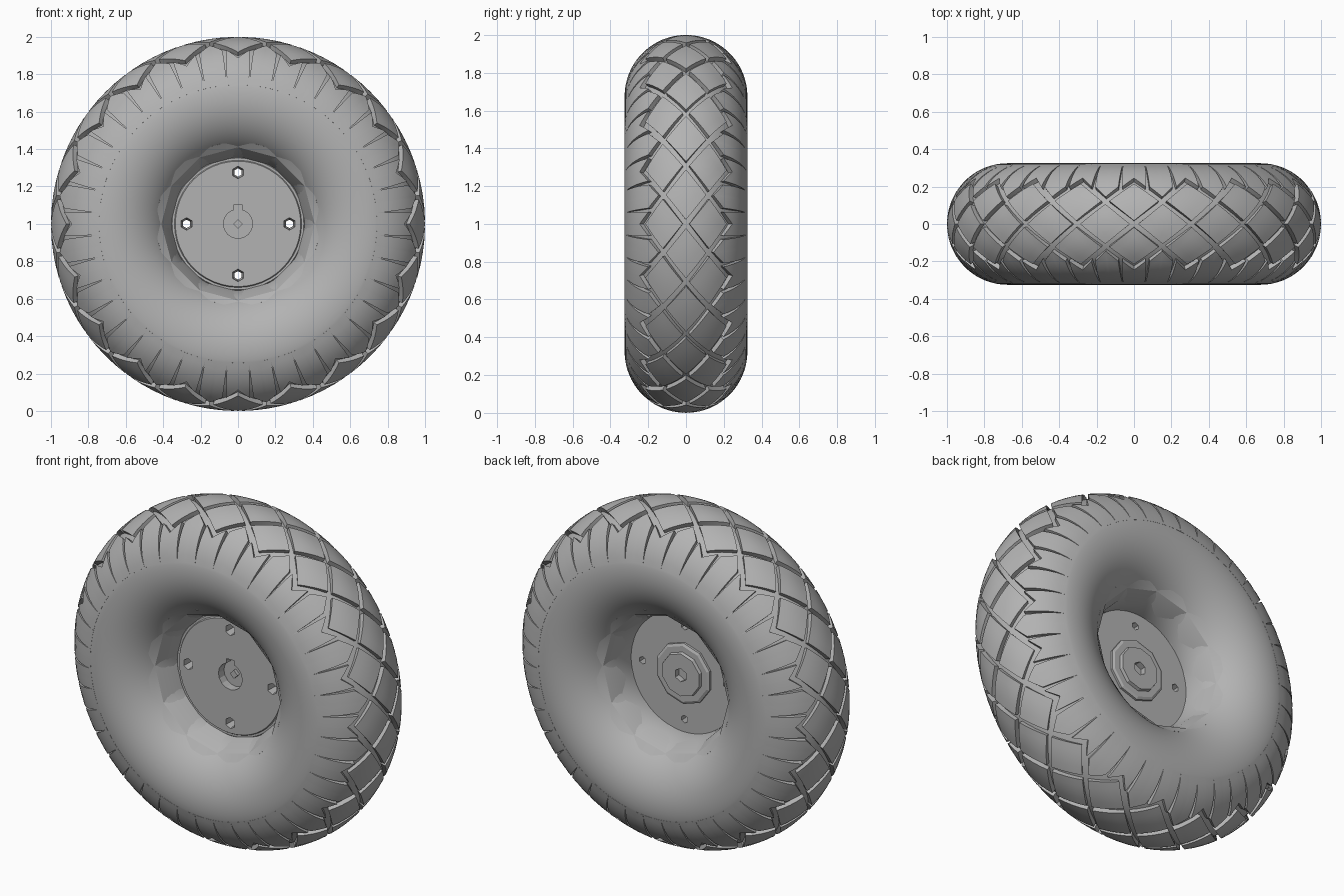
import bpy, bmesh
from math import sin, cos, pi, radians

if "Cube" in bpy.data.objects:
    bpy.data.objects.remove(bpy.data.objects["Cube"])

MAJOR, MINOR = 0.675, 0.325      # tyre ring and tube radii
BLOCKS = 20                      # tread blocks around
STEP = 2 * pi / BLOCKS
HALF = 0.39                      # half height of a tread diamond, as tube angle

grey = bpy.data.materials.new("matte_grey")
grey.use_nodes = True
grey.diffuse_color = (0.45, 0.45, 0.45, 1)
grey.node_tree.nodes["Principled BSDF"].inputs["Base Color"].default_value = (0.45, 0.45, 0.45, 1)


def finish(name, bm, smooth=None):
    bmesh.ops.recalc_face_normals(bm, faces=bm.faces)
    mesh = bpy.data.meshes.new(name)
    bm.to_mesh(mesh)
    bm.free()
    mesh.materials.append(grey)
    obj = bpy.data.objects.new(name, mesh)
    bpy.context.collection.objects.link(obj)
    if smooth:
        bpy.ops.object.select_all(action='DESELECT')
        bpy.context.view_layer.objects.active = obj
        obj.select_set(True)
        bpy.ops.object.shade_smooth_by_angle(angle=radians(smooth))
    return obj


def wheel_point(r, y, a):
    return (r * sin(a), y, 1 + r * cos(a))


def tube_point(a, phi, r):
    return wheel_point(MAJOR + r * cos(phi), r * sin(phi), a)


def lathe(name, profile, n, loop=False, smooth=None):
    """Spin (radius, y) points about the axle; open profiles get end caps if solid."""
    bm = bmesh.new()
    rings = [[bm.verts.new(wheel_point(r, y, 2 * pi * i / n)) for i in range(n)] for r, y in profile]
    pairs = list(zip(rings, rings[1:])) + ([(rings[-1], rings[0])] if loop else [])
    for a, b in pairs:
        for i in range(n):
            j = (i + 1) % n
            bm.faces.new((a[i], a[j], b[j], b[i]))
    if not loop:
        bm.faces.new(rings[0])
        bm.faces.new(rings[-1])
    return finish(name, bm, smooth)


def block(bm, corners, n=4):
    """Raised tread block over four (angle, tube angle) corners."""
    (a0, p0), (a1, p1), (a2, p2), (a3, p3) = corners
    top, low = [], []
    for i in range(n + 1):
        for j in range(n + 1):
            u, v = i / n, j / n
            w = ((1 - u) * (1 - v), u * (1 - v), u * v, (1 - u) * v)
            a = w[0] * a0 + w[1] * a1 + w[2] * a2 + w[3] * a3
            p = w[0] * p0 + w[1] * p1 + w[2] * p2 + w[3] * p3
            top.append(bm.verts.new(tube_point(a, p, MINOR)))
            low.append(bm.verts.new(tube_point(a, p, MINOR - 0.04)))
    m = n + 1
    for i in range(n):
        for j in range(n):
            q = (i * m + j, (i + 1) * m + j, (i + 1) * m + j + 1, i * m + j + 1)
            bm.faces.new([top[k] for k in q])
    rim = ([i * m for i in range(n)] + [n * m + j for j in range(n)]
           + [i * m + n for i in range(n, 0, -1)] + [j for j in range(n, 0, -1)])
    for k, l in zip(rim, rim[1:] + rim[:1]):
        bm.faces.new((top[k], top[l], low[l], low[k]))


# Tyre carcass: a tube that is sunk under the tread
def carcass_radius(phi):
    t = min(max((abs(phi) - 0.95) / 0.4, 0), 1)
    return MINOR - 0.027 * (1 - t * t * (3 - 2 * t))


section = []
for k in range(72):
    phi = -pi + 2 * pi * k / 72
    r = carcass_radius(phi)
    section.append((MAJOR + r * cos(phi), r * sin(phi)))
lathe("tyre_carcass", section, 120, loop=True, smooth=40)

# Diamond tread blocks: one centre row and a staggered row on each side
bm = bmesh.new()
da, dp = STEP / 2 * 0.86, HALF * 0.86
for k in range(BLOCKS):
    for shift, phi in ((0.5, 0), (0, HALF), (0, -HALF)):
        a = (k + shift) * STEP
        block(bm, ((a - da, phi), (a, phi - dp), (a + da, phi), (a, phi + dp)))
finish("tread_blocks", bm, 35)

# Shoulder lugs: follow the zigzag edge and fade into the sidewall
bm = bmesh.new()
END = 1.36
for side in (-1, 1):
    for k in range(2 * BLOCKS):
        a = k * STEP / 2
        nose = HALF * (2 if k % 2 == 0 else 1) + 0.075
        edge = HALF * 1.5 + 0.075
        for d in (-1, 1):
            slit = a + d * (STEP / 4 - 0.011)
            far = a + d * STEP / 4
            block(bm, ((a, side * nose), (slit, side * edge), (far, side * END), (a, side * END)), 6)
bmesh.ops.remove_doubles(bm, verts=bm.verts, dist=0.0002)
finish("shoulder_lugs", bm, 35)

# Rim walls on both sides of the disc
for name, s, inner in (("front_rim", -1, 0.06), ("back_rim", 1, 0.0)):
    lathe(name, [(0.462, s * 0.19), (0.452, s * 0.222), (0.41, s * 0.19),
                 (0.378, s * 0.12), (0.36, s * inner), (0.42, s * inner)], 12, loop=True, smooth=20)

# Wheel disc with a lip on the front
disc = lathe("wheel_disc", [(0.335, -0.072), (0.34, -0.064), (0.352, -0.064),
                            (0.365, -0.05), (0.365, 0.012)], 48, smooth=25)

# Raised hub on the back
hub = lathe("back_hub", [(0.18, -0.005), (0.18, 0.025), (0.165, 0.032), (0.13, 0.032),
                         (0.125, 0.05)], 10)

# Cutters: tapered bolt holes, front keyed bore, back bore
cutters = []
for k in range(4):
    a = k * pi / 2
    bm = bmesh.new()
    rings = []
    for y, r in ((-0.1, 0.037), (0.04, 0.019)):
        rings.append([bm.verts.new((0.275 * sin(a) + r * sin(i * pi / 3), y,
                                    1 + 0.275 * cos(a) + r * cos(i * pi / 3))) for i in range(6)])
    for i in range(6):
        j = (i + 1) % 6
        bm.faces.new((rings[0][i], rings[0][j], rings[1][j], rings[1][i]))
    for ring in rings:
        bm.faces.new(ring)
    cutters.append((disc, finish("bolt_hole_cutter", bm)))
cutters.append((disc, lathe("bore_cutter", [(0.078, -0.1), (0.078, -0.02)], 16)))
bm = bmesh.new()
bmesh.ops.create_cube(bm, size=1)
bmesh.ops.scale(bm, vec=(0.05, 0.08, 0.06), verts=bm.verts)
bmesh.ops.translate(bm, vec=(0, -0.06, 1.07), verts=bm.verts)
cutters.append((disc, finish("keyway_cutter", bm)))
cutters.append((hub, lathe("axle_hole_cutter", [(0.04, 0.015), (0.04, 0.1)], 6)))

for target, cutter in cutters:
    mod = target.modifiers.new("cut", 'BOOLEAN')
    mod.object = cutter
    mod.solver = 'EXACT'
    cutter.hide_render = True
    cutter.hide_viewport = True

# Small square pin inside the front bore
lathe("axle_pin", [(0.025, -0.04), (0.025, 0.0)], 4)
